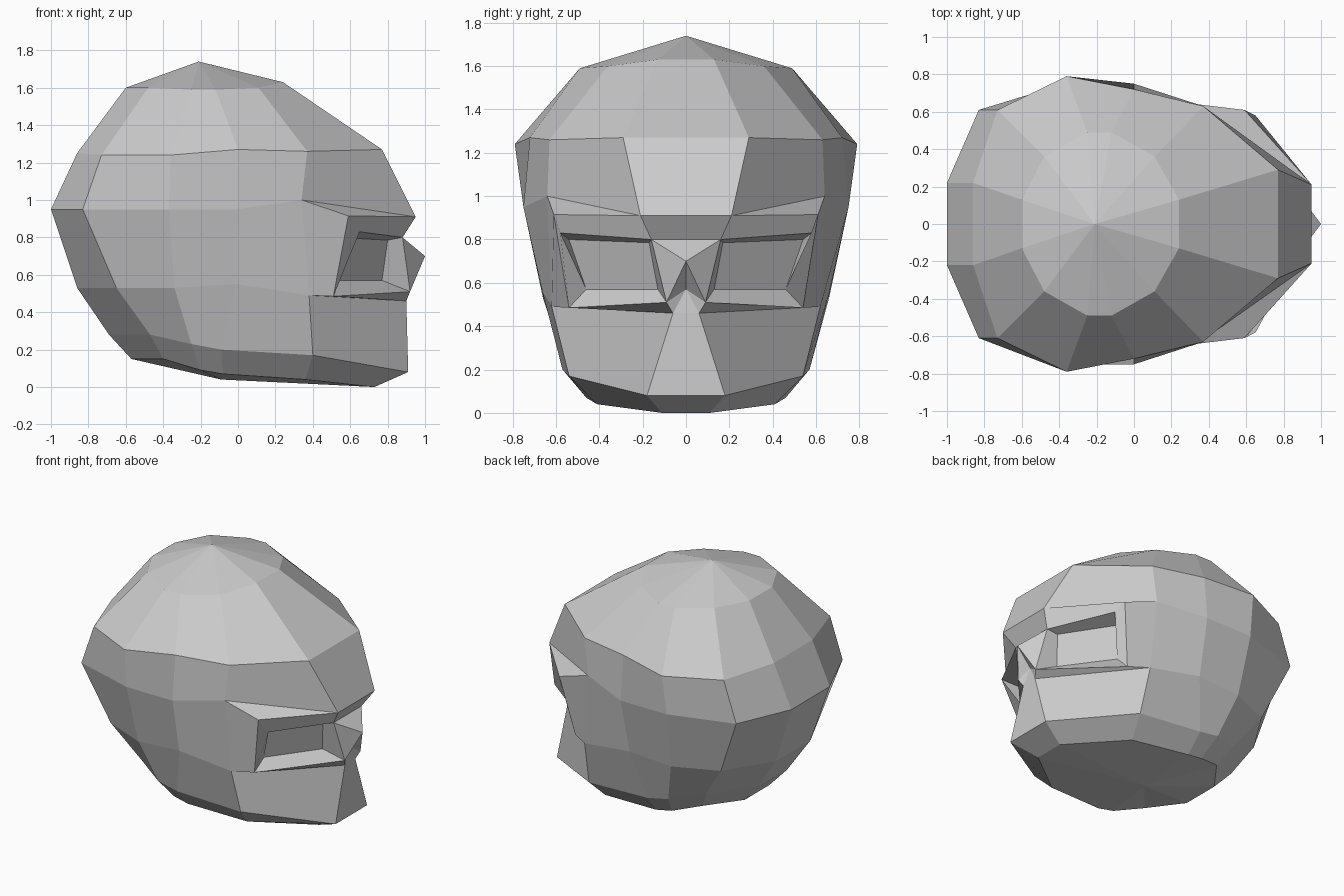
import bpy
import bmesh

default_cube = bpy.data.objects.get("Cube")
if default_cube:
    bpy.data.objects.remove(default_cube, do_unlink=True)

# One flat clay colour
clay = bpy.data.materials.new("light_grey_clay")
clay.use_nodes = True
clay.diffuse_color = (0.6, 0.6, 0.6, 1)
shader = next(n for n in clay.node_tree.nodes if n.type == "BSDF_PRINCIPLED")
shader.inputs["Base Color"].default_value = clay.diffuse_color

bm = bmesh.new()
vertex_cache = {}


def vertex(point):
    """Return the shared vertex at this point."""
    key = tuple(round(value, 4) for value in point)
    if key not in vertex_cache:
        vertex_cache[key] = bm.verts.new(key)
    return vertex_cache[key]


def mirrored(point):
    return (point[0], -point[1], point[2])


def paired_face(*points):
    """Add a face and its mirror image on the other half of the head."""
    bm.faces.new([vertex(p) for p in points])
    bm.faces.new([vertex(mirrored(p)) for p in reversed(points)])


def middle_face(upper, lower):
    """Bridge the two halves; a point on the midline gives a triangle."""
    corners = []
    for point in (upper, lower, mirrored(lower), mirrored(upper)):
        corner = vertex(point)
        if corner not in corners:
            corners.append(corner)
    bm.faces.new(corners)


# Half rings of the skull, each running from the back to the front
crown = [(-.6, .13, 1.6), (-.48, .36, 1.6), (-.25, .49, 1.59),
         (-.12, .49, 1.59), (.11, .36, 1.6), (.24, .13, 1.63)]
temple = [(-.86, .22, 1.25), (-.73, .61, 1.24), (-.36, .79, 1.24),
          (0, .72, 1.27), (.37, .63, 1.26), (.77, .29, 1.27)]
brow = [(-1, .22, .95), (-.83, .61, .95), (-.37, .75, .95),
        (0, .75, .95), (.34, .64, 1), (.95, .21, .91)]
cheek = [(-.86, .2, .53), (-.65, .53, .53), (-.34, .66, .53),
         (-.01, .66, .55), (.38, .62, .49), (.9, .06, .46)]
jaw = [(-.69, .17, .28), (-.47, .44, .28), (-.25, .56, .23),
       (-.09, .57, .2), (.4, .54, .17), (.91, .18, .08)]
base = [(-.57, .14, .15), (-.4, .37, .15), (-.2, .45, .09),
        (-.08, .46, .07), (.36, .41, .04), (.73, .11, 0)]
top_pole = (-.21, 0, 1.74)
bottom_pole = (-.09, 0, .04)

# Skull panels, leaving the eye and nose area open
rings = [crown, temple, brow, cheek, jaw, base]
for upper, lower in zip(rings, rings[1:]):
    is_face_band = upper is brow
    columns = len(upper) - 1
    for i in range(columns):
        if is_face_band and i == columns - 1:
            continue
        paired_face(upper[i], lower[i], lower[i + 1], upper[i + 1])
    middle_face(upper[0], lower[0])
    if not is_face_band:
        middle_face(upper[-1], lower[-1])

# Fans closing the top and the underside
for ring, pole in ((crown, top_pole), (base, bottom_pole)):
    for near, far in zip(ring, ring[1:]):
        paired_face(near, far, pole)
    middle_face(ring[0], pole)
    middle_face(ring[-1], pole)

# Landmarks of the face
brow_outer, brow_inner = brow[-2:]
cheek_outer, lip = cheek[-2:]
bridge = (.88, .16, .8)
nose_tip = (1, 0, .7)
nostril = (.92, .09, .51)
nose_base = (.89, 0, .57)
lid_corner = (.59, .61, .915)
lid_outer = (.65, .58, .83)
rim_low = (.51, .54, .485)

# Corners of the recessed eye panel
eye_top_outer = (.53, .54, .8)
eye_top_inner = (.8, .17, .785)
eye_low_inner = (.77, .13, .57)
eye_low_outer = (.53, .46, .57)

# Rim around the socket
paired_face(brow_outer, lid_corner, brow_inner)
paired_face(brow_outer, cheek_outer, rim_low, lid_corner)
paired_face(cheek_outer, lip, nostril, rim_low)
paired_face(brow_inner, lid_corner, lid_outer, bridge)

# Socket walls and the eye panel
paired_face(lid_corner, rim_low, eye_low_outer, lid_outer)
paired_face(lid_outer, eye_low_outer, eye_top_outer)
paired_face(bridge, lid_outer, eye_top_outer, eye_top_inner)
paired_face(bridge, eye_top_inner, eye_low_inner, nostril)
paired_face(rim_low, nostril, eye_low_inner, eye_low_outer)
paired_face(eye_top_outer, eye_low_outer, eye_low_inner, eye_top_inner)

# Nose and upper lip
middle_face(brow_inner, bridge)
middle_face(bridge, nose_tip)
paired_face(bridge, nostril, nose_tip)
paired_face(nose_tip, nostril, nose_base)
paired_face(nostril, lip, nose_base)
middle_face(nose_base, lip)

# Finish the closed, flat-shaded head
bmesh.ops.recalc_face_normals(bm, faces=bm.faces[:])
mesh = bpy.data.meshes.new("head")
bm.to_mesh(mesh)
bm.free()
mesh.materials.append(clay)
head = bpy.data.objects.new("head", mesh)
bpy.context.scene.collection.objects.link(head)
